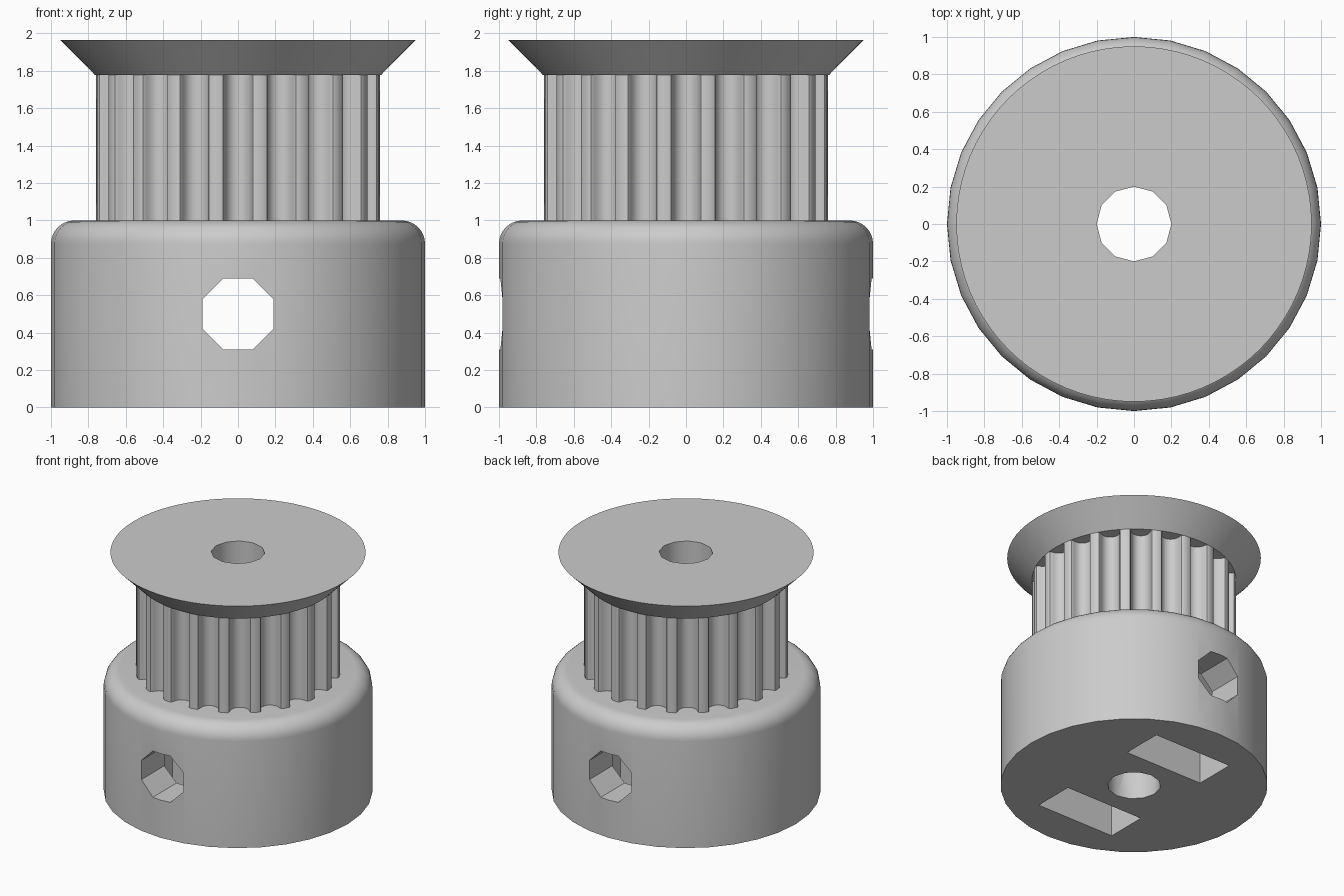
import bpy, bmesh
from math import sin, cos, pi, radians, sqrt
from mathutils import Matrix, Vector

if "Cube" in bpy.data.objects:
    bpy.data.objects.remove(bpy.data.objects["Cube"], do_unlink=True)

grey = bpy.data.materials.new("plain grey")
grey.use_nodes = True
grey.diffuse_color = (0.6, 0.6, 0.6, 1)
grey.node_tree.nodes["Principled BSDF"].inputs["Base Color"].default_value = grey.diffuse_color


def ngon(radius, sides, turn=0.0, cx=0.0, cy=0.0):
    return [(cx + radius * cos(turn + 2 * pi * i / sides),
             cy + radius * sin(turn + 2 * pi * i / sides)) for i in range(sides)]


def loft(name, sections, matrix=Matrix()):
    """Skin a stack of (outline, height) sections and cap both ends."""
    bm = bmesh.new()
    rings = [[bm.verts.new(matrix @ Vector((x, y, z))) for x, y in outline]
             for outline, z in sections]
    n = len(rings[0])
    for low, high in zip(rings, rings[1:]):
        for i in range(n):
            j = (i + 1) % n
            bm.faces.new((low[i], low[j], high[j], high[i]))
    bm.faces.new(rings[0][::-1])
    bm.faces.new(rings[-1])
    bmesh.ops.recalc_face_normals(bm, faces=bm.faces)
    mesh = bpy.data.meshes.new(name)
    bm.to_mesh(mesh)
    bm.free()
    mesh.materials.append(grey)
    obj = bpy.data.objects.new(name, mesh)
    bpy.context.collection.objects.link(obj)
    return obj


def activate(obj):
    bpy.ops.object.select_all(action='DESELECT')
    obj.select_set(True)
    bpy.context.view_layer.objects.active = obj


def cut(obj, cutter):
    mod = obj.modifiers.new("cut", 'BOOLEAN')
    mod.operation = 'DIFFERENCE'
    mod.solver = 'EXACT'
    mod.object = cutter
    activate(obj)
    bpy.ops.object.modifier_apply(modifier=mod.name)


# Hub with a rounded upper rim
FILLET = 0.125
hub_sections = [(ngon(1, 32), 0)]
for k in range(9):
    a = k * pi / 16
    hub_sections.append((ngon(1 - FILLET + FILLET * cos(a), 32), 1 - FILLET + FILLET * sin(a)))
hub = loft("hub", hub_sections)

# Toothed section: rounded belt grooves repeated around a cylinder
TEETH, TOOTH_R = 20, 0.764
half = [(0.0934, 0), (0.081, 0.0047), (0.0748, 0.0163), (0.0723, 0.0298),
        (0.0684, 0.0429), (0.0631, 0.0555), (0.0564, 0.0675), (0.0448, 0.0796),
        (0.031, 0.0884), (0.0159, 0.0938)]
groove = [(-w, d) for w, d in half] + [(0, 0.0953)] + half[::-1]
chord = sqrt(TOOTH_R ** 2 - half[0][0] ** 2)
toothed_outline = []
for t in range(TEETH):
    a = 2 * pi * t / TEETH
    for w, d in groove:
        r = chord - d
        toothed_outline.append((r * cos(a) - w * sin(a), r * sin(a) + w * cos(a)))
    mid = a + pi / TEETH
    toothed_outline.append((TOOTH_R * cos(mid), TOOTH_R * sin(mid)))
BELT_TOP, TOP = 1.777, 1.965
teeth = loft("toothed_section", [(toothed_outline, 1), (toothed_outline, BELT_TOP)])

# Flared retaining flange
flange = loft("flange", [(ngon(TOOTH_R, 80), BELT_TOP), (ngon(0.95, 80), TOP)])

# Shaft bore through every part
cutters = []
bore = loft("bore_cutter", [(ngon(0.2, 12), -0.2), (ngon(0.2, 12), 2.2)])
cutters.append(bore)
for part in (hub, teeth, flange):
    cut(part, bore)

# Screw hole across the hub, and a nut pocket open to the underside on each side
to_y = Matrix.Rotation(pi / 2, 4, 'X')
octagon = ngon(0.206, 8, pi / 8, 0, 0.5)
cutters.append(loft("screw_cutter", [(octagon, -1.2), (octagon, 1.2)], to_y))
W = 0.356
pocket = [(-W, -0.1), (W, -0.1), (W, 0.705), (0, 0.911), (-W, 0.705)]
for side in (-1, 1):
    cutters.append(loft("nut_cutter", [(pocket, side * 0.345), (pocket, side * 0.685)], to_y))
for cutter in cutters[1:]:
    cut(hub, cutter)

for cutter in cutters:
    bpy.data.objects.remove(cutter, do_unlink=True)

for part in (hub, teeth, flange):
    activate(part)
    bpy.ops.object.shade_smooth_by_angle(angle=radians(31))
